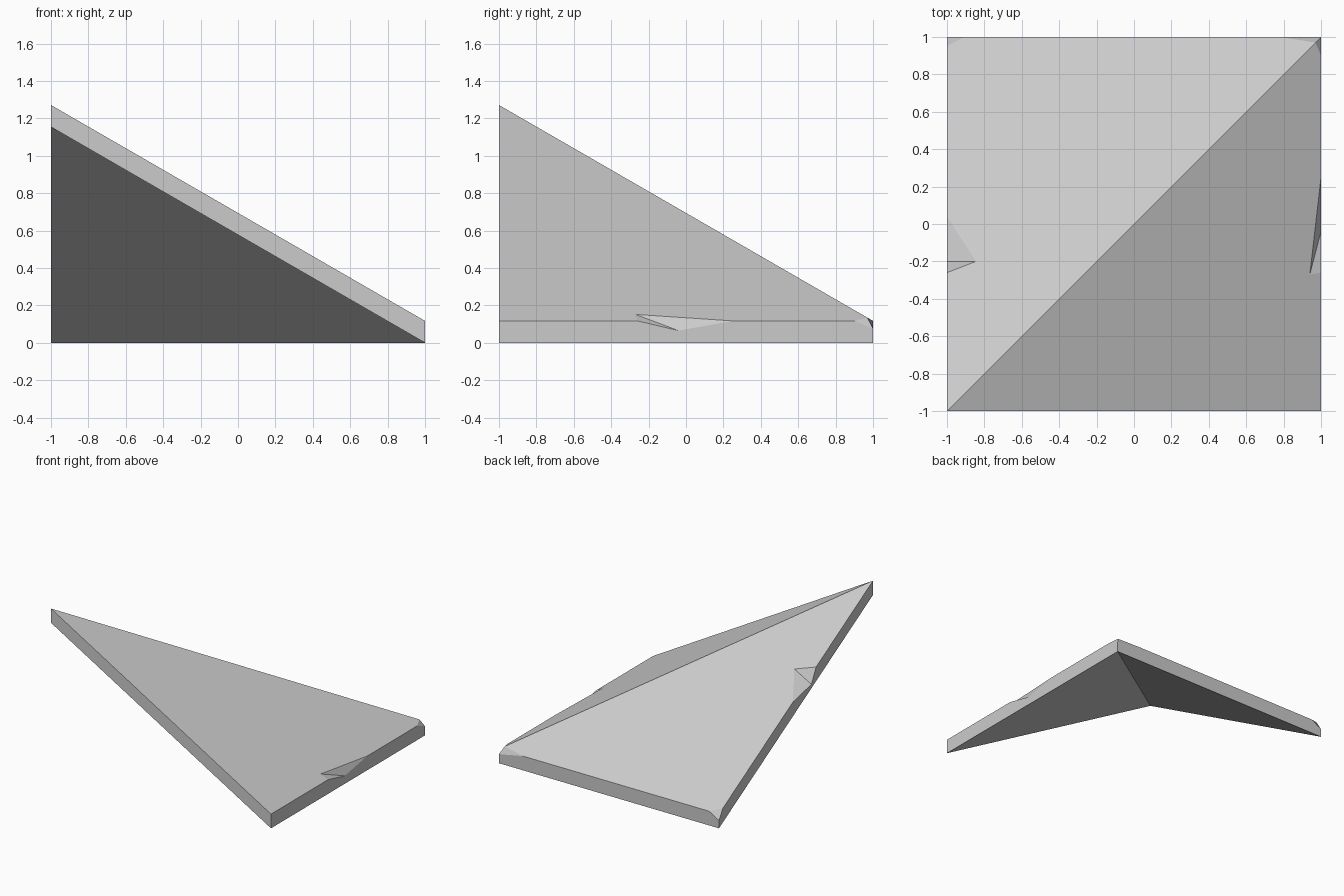
import bpy
import bmesh
from mathutils import Vector

cube = bpy.data.objects.get("Cube")
if cube:
    bpy.data.objects.remove(cube, do_unlink=True)

THICK = 0.117
SLOPE = 0.577


def on_roof(x, y):
    """Point on the upper surface of the hip."""
    return Vector((x, y, THICK + SLOPE * (1 - max(x, y))))


def add_object(name, bm):
    bmesh.ops.recalc_face_normals(bm, faces=bm.faces)
    mesh = bpy.data.meshes.new(name)
    bm.to_mesh(mesh)
    bm.free()
    obj = bpy.data.objects.new(name, mesh)
    bpy.context.collection.objects.link(obj)
    return obj


def chip_corner(bm, a, b, c):
    """Slice off the corner beyond the plane through three points."""
    normal = (b - a).cross(c - a).normalized()
    if normal.z < 0:
        normal.negate()
    geom = bm.verts[:] + bm.edges[:] + bm.faces[:]
    cut = bmesh.ops.bisect_plane(bm, geom=geom, dist=1e-5, plane_co=a,
                                 plane_no=normal, clear_outer=True)
    rim = [e for e in cut["geom_cut"] if isinstance(e, bmesh.types.BMEdge)]
    bmesh.ops.holes_fill(bm, edges=rim, sides=0)


def notch(target, name, inner, low, start, end):
    """Cut a wedge whose crease runs from inner to low."""
    mid = (inner + low) / 2
    run = (inner - low) * 1.5
    section = [mid, mid + (start - mid) * 1.6, mid + (end - mid) * 1.6]
    bm = bmesh.new()
    for p in section:
        for side in (-1, 1):
            bm.verts.new(p + run * side)
    bmesh.ops.convex_hull(bm, input=bm.verts)
    cutter = add_object(name, bm)
    cutter.hide_render = True
    cutter.hide_set(True)
    cutter.display_type = 'WIRE'
    mod = target.modifiers.new(name, 'BOOLEAN')
    mod.operation = 'DIFFERENCE'
    mod.solver = 'EXACT'
    mod.object = cutter


# Hip corner: two sloping triangles thickened straight down
bm = bmesh.new()
peak, right, hip_end, left = [
    bm.verts.new(on_roof(x, y)) for x, y in ((-1, -1), (1, -1), (1, 1), (-1, 1))]
slopes = [bm.faces.new((peak, right, hip_end)), bm.faces.new((peak, hip_end, left))]
under = bmesh.ops.extrude_face_region(bm, geom=slopes, use_keep_orig=True)
bmesh.ops.translate(bm, vec=(0, 0, -THICK),
                    verts=[v for v in under["geom"] if isinstance(v, bmesh.types.BMVert)])
bmesh.ops.recalc_face_normals(bm, faces=bm.faces)

# Chipped corners
hip_chip, hip_low = on_roof(0.97, 0.97), Vector((1, 1, 0.075))
chip_corner(bm, hip_chip, on_roof(0.78, 1), hip_low)
chip_corner(bm, hip_chip, on_roof(1, 0.9), hip_low)
chip_corner(bm, on_roof(-1, 0.95), on_roof(-0.91, 1), Vector((-1, 1, 0.065)))
roof = add_object("roof_corner", bm)

# Broken notches in the eave and the side edge
notch(roof, "eave_notch_cutter", on_roof(0.94, -0.27), Vector((1, -0.04, 0.065)),
      on_roof(1, -0.26), on_roof(1, 0.25))
notch(roof, "side_notch_cutter", on_roof(-0.845, -0.2), Vector((-1, -0.2, 0.725)),
      on_roof(-1, -0.26), on_roof(-1, 0.04))

# Plain grey material
grey = bpy.data.materials.new("light_grey")
grey.use_nodes = True
colour = (0.6, 0.6, 0.6, 1)
grey.diffuse_color = colour
grey.node_tree.nodes["Principled BSDF"].inputs["Base Color"].default_value = colour
roof.data.materials.append(grey)
